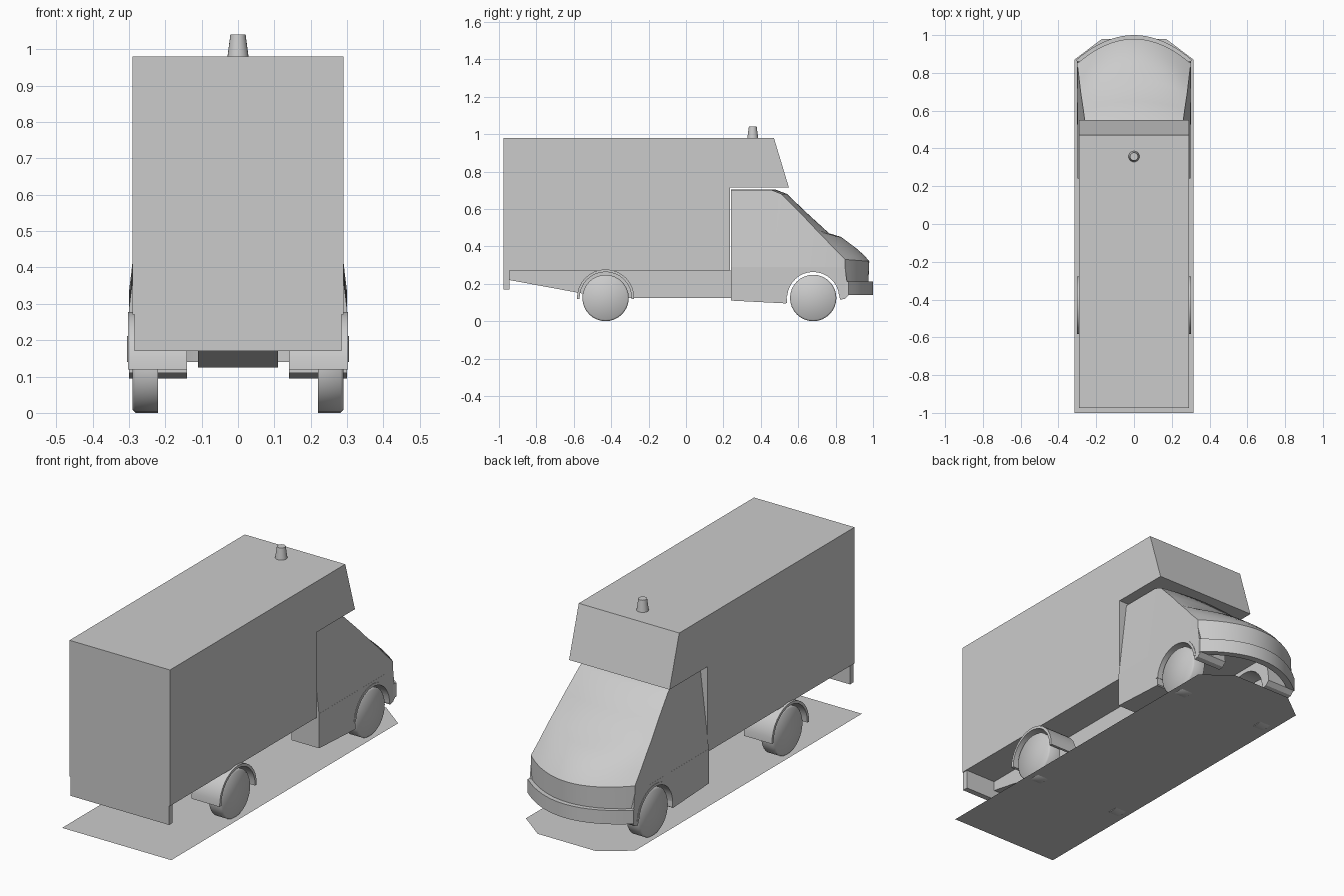
import bpy, bmesh, math

if "Cube" in bpy.data.objects:
    bpy.data.objects.remove(bpy.data.objects["Cube"])

mat = bpy.data.materials.new("plain grey")
mat.diffuse_color = (0.6, 0.6, 0.6, 1)
mat.use_nodes = True
mat.node_tree.nodes["Principled BSDF"].inputs["Base Color"].default_value = mat.diffuse_color


def make(name, verts, faces, smooth=None):
    me = bpy.data.meshes.new(name)
    me.from_pydata(verts, [], faces)
    bm = bmesh.new()
    bm.from_mesh(me)
    bmesh.ops.remove_doubles(bm, verts=bm.verts, dist=1e-5)
    bmesh.ops.recalc_face_normals(bm, faces=bm.faces)
    bm.to_mesh(me)
    bm.free()
    ob = bpy.data.objects.new(name, me)
    bpy.context.collection.objects.link(ob)
    me.materials.append(mat)
    if smooth:
        bpy.ops.object.select_all(action='DESELECT')
        ob.select_set(True)
        bpy.context.view_layer.objects.active = ob
        bpy.ops.object.shade_smooth_by_angle(angle=math.radians(smooth))
    return ob


def extrude_x(name, prof, x0, x1, smooth=None):
    """Side profile of (y, z) points extruded from x0 to x1."""
    n = len(prof)
    v = [(x, y, z) for x in (x0, x1) for y, z in prof]
    f = [(i, (i + 1) % n, n + (i + 1) % n, n + i) for i in range(n)]
    return make(name, v, f + [tuple(range(n)), tuple(range(n, 2 * n))], smooth)


def arc(cy, cz, r, a0, a1, n=16):
    return [(cy + r * math.cos(math.radians(a0 + (a1 - a0) * i / n)),
             cz + r * math.sin(math.radians(a0 + (a1 - a0) * i / n))) for i in range(n + 1)]


REAR, FRONT, WZ, WR = -0.43, 0.68, 0.124, 0.124

# Cargo box with the overhang above the cab
extrude_x("cargo_box", [(-.975, .27), (-.975, .98), (.47, .98), (.55, .715),
                        (.235, .715), (.235, .27)], -.29, .29)
# Rear panel below the box
extrude_x("rear_bumper", [(-.975, .17), (-.975, .27), (-.945, .27), (-.945, .17)], -.285, .285)
# Chassis with the sloping tail
extrude_x("chassis", [(-.945, .27), (-.945, .22), (-.43, .125), (.5, .125), (.5, .27)], -.11, .11)

# Wheels, arches and lower cab panels on both sides
for s, side in ((1, "right"), (-1, "left")):
    for cy, end in ((REAR, "rear"), (FRONT, "front")):
        # rounded shoulders on a 32-sided wheel
        rings = [(.22, WR), (.282, WR), (.29, WR - .008)]
        v = [(s * x, cy + r * math.cos(a), WZ + r * math.sin(a))
             for x, r in rings for a in [2 * math.pi * i / 32 for i in range(32)]]
        f = [(k * 32 + i, k * 32 + (i + 1) % 32, k * 32 + 32 + (i + 1) % 32, k * 32 + 32 + i)
             for k in range(2) for i in range(32)]
        f += [tuple(range(32)), tuple(range(64, 96))]
        make(f"{end}_wheel_{side}", v, f, 60)
        # shell around the wheel
        a0 = -2 if end == "rear" else 5
        shell = arc(cy, WZ, .153, a0, 180 - a0) + arc(cy, WZ, .139, 180 - a0, a0)
        extrude_x(f"{end}_wheel_arch_{side}", shell, s * .14, s * .302, 30)
    lower = [(.24, .29), (.24, .11), (.535, .095)] + arc(FRONT, WZ, .142, 190, 0) \
        + [(.825, .115), (.85, .12), (.87, .14), (.85, .29)]
    extrude_x(f"lower_cab_panel_{side}", lower, s * .14, s * .30)

# Cab shell: each row is centre (y, z) then side (y, z, x)
rows = [(.975, .20, .85, .20, .30), (.98, .32, .85, .33, .30), (.955, .35, .83, .35, .298),
        (.91, .39, .79, .39, .293), (.83, .45, .73, .455, .286), (.765, .47, .69, .495, .281),
        (.65, .575, .61, .58, .269), (.54, .68, .51, .68, .255), (.48, .703, .46, .70, .25),
        (.24, .705, .24, .70, .25)]
N = 20
verts, faces = [], []
for yc, zc, ys, zs, xs in rows:
    for j in range(N + 1):
        t = 2 * j / N - 1
        k = 1 - t * t
        verts.append((t * xs, ys + (yc - ys) * k, zs + (zc - zs) * k))
W = N + 1
for i in range(len(rows) - 1):
    faces += [(i * W + j, i * W + j + 1, (i + 1) * W + j + 1, (i + 1) * W + j) for j in range(N)]
# cab side walls leaning in above the belt line
for s, col in ((-1, 0), (1, N)):
    base = len(verts)
    verts += [(s * .30, r[2], .285) for r in rows[1:]]
    faces += [((i + 1) * W + col, (i + 2) * W + col, base + i + 1, base + i)
              for i in range(len(rows) - 2)]
# back wall and floor
b0, b1 = len(verts) - 2 * (len(rows) - 1), len(verts) - (len(rows) - 1)
L = len(rows) - 2
last = (len(rows) - 1) * W
faces.append(tuple([b0 + L] + list(range(last, last + W)) + [b1 + L]))
faces.append((b0, b1, b1 + L, b0 + L))
make("cab_shell", verts, faces, 32)

# Curved front bumper
out = [(.305 * t, .87 + .13 * (1 - t * t)) for t in [2 * j / N - 1 for j in range(N + 1)]]
inn = [(x * .97, y - .035) for x, y in reversed(out)]
ring = out + inn
n = len(ring)
v = [(x, y, z) for z in (.14, .212) for x, y in ring]
f = [(i, (i + 1) % n, n + (i + 1) % n, n + i) for i in range(n)]
for o in (0, n):
    f += [(o + j, o + j + 1, o + n - 2 - j, o + n - 1 - j) for j in range(N)]
make("front_bumper", v, f, 30)

# Roof beacon
v = [(r * math.cos(2 * math.pi * i / 20), .357 + r * math.sin(2 * math.pi * i / 20), z)
     for r, z in ((.029, .98), (.021, 1.04)) for i in range(20)]
f = [(i, (i + 1) % 20, 20 + (i + 1) % 20, 20 + i) for i in range(20)]
make("roof_beacon", v, f + [tuple(range(20)), tuple(range(20, 40))], 30)

# Flat base plate under the vehicle
plate = [(-.315, -1), (.315, -1), (.315, .87), (.17, .98), (-.17, .98), (-.315, .87)]
make("base_plate", [(x, y, .004) for x, y in plate], [tuple(range(6))])
